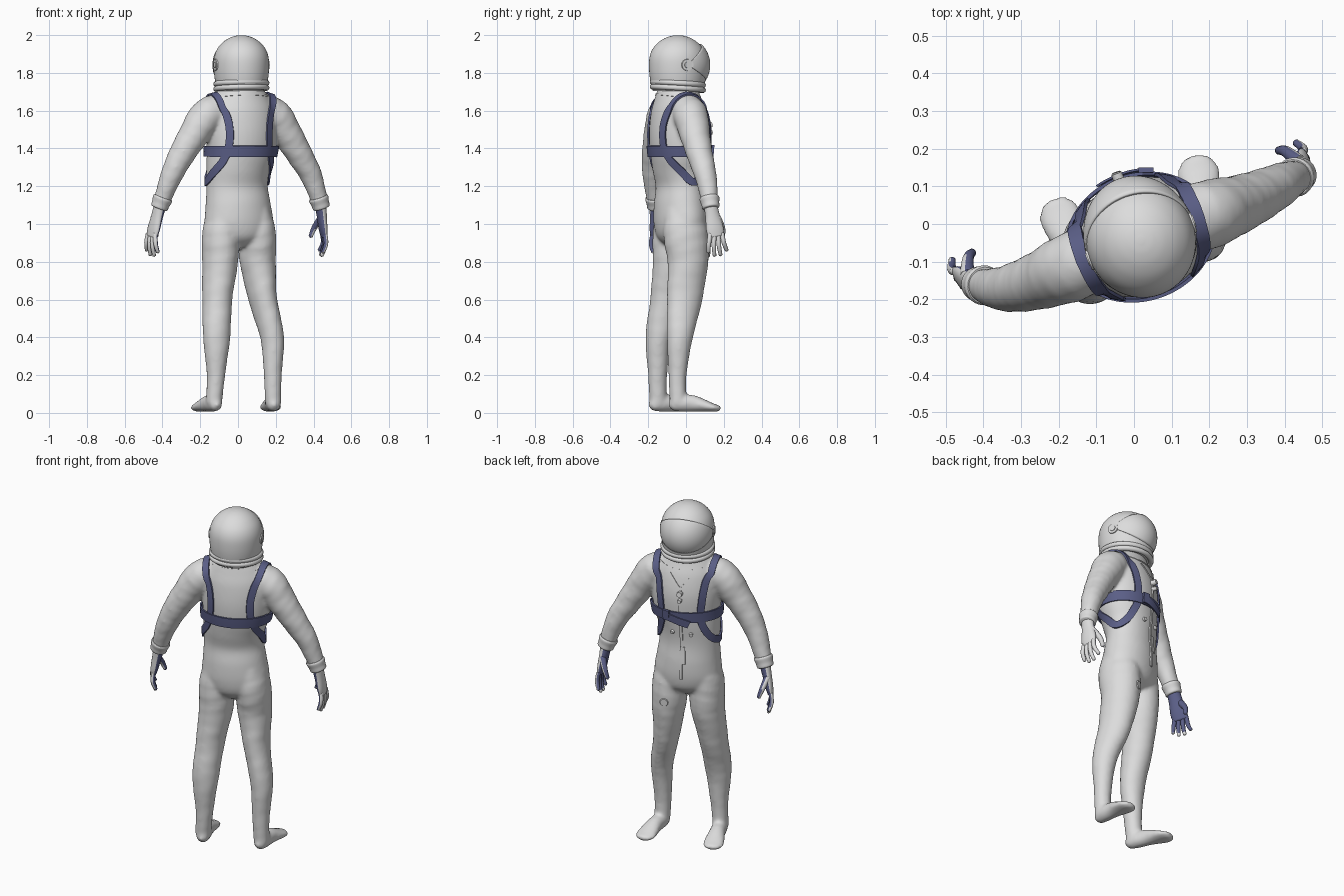
import bpy, bmesh, math
from mathutils import Vector, Matrix
from mathutils.bvhtree import BVHTree

cube = bpy.data.objects.get("Cube")
if cube:
    bpy.data.objects.remove(cube, do_unlink=True)


def material(name, rgb):
    m = bpy.data.materials.new(name)
    m.use_nodes = True
    m.diffuse_color = (*rgb, 1)
    m.node_tree.nodes["Principled BSDF"].inputs["Base Color"].default_value = (*rgb, 1)
    return m


GREY = material("suit grey", (0.72, 0.72, 0.72))
BLUE = material("webbing blue", (0.105, 0.115, 0.245))

# The figure is turned about z: SIDE is its left-right axis, FWD its facing axis
YAW = math.radians(20)
SIDE = Vector((math.cos(YAW), math.sin(YAW), 0))
FWD = Vector((-math.sin(YAW), math.cos(YAW), 0))
UP = Vector((0, 0, 1))
CENTRE = Vector((0.015, -0.035, 0))
HEAD = Vector((0.018, -0.043, 0))


def local(s, f, z, origin=CENTRE):
    return origin + SIDE * s + FWD * f + UP * z


def finish(name, bm, mats=(GREY,), angle=40):
    bmesh.ops.recalc_face_normals(bm, faces=bm.faces)
    mesh = bpy.data.meshes.new(name)
    bm.to_mesh(mesh)
    bm.free()
    for m in mats:
        mesh.materials.append(m)
    ob = bpy.data.objects.new(name, mesh)
    bpy.context.collection.objects.link(ob)
    bpy.ops.object.select_all(action="DESELECT")
    ob.select_set(True)
    bpy.context.view_layer.objects.active = ob
    bpy.ops.object.shade_smooth_by_angle(angle=math.radians(angle))
    return ob


def resample(points, steps, closed=False):
    """Catmull-Rom curve through points of any dimension."""
    pts = [Vector(p) for p in points]
    n, out = len(pts), []
    for i in range(n if closed else n - 1):
        idx = [i - 1, i, i + 1, i + 2]
        a, b, c, d = [pts[k % n] if closed else pts[min(max(k, 0), n - 1)] for k in idx]
        for k in range(steps):
            t = k / steps
            out.append(0.5 * (2 * b + (c - a) * t + (2 * a - 5 * b + 4 * c - d) * t * t
                              + (3 * b - a - 3 * c + d) * t ** 3))
    return out if closed else out + [pts[-1]]


def loft(bm, points, side=SIDE, steps=6, sides=24, ripple=0.0, rounded=False):
    """Elliptical tube through (x, y, z, half width, half depth) stations."""
    path = resample(points, steps)
    rings = []
    for i, p in enumerate(path):
        tan = (path[min(i + 1, len(path) - 1)].xyz - path[max(i - 1, 0)].xyz).normalized()
        u = (side - tan * side.dot(tan)).normalized()
        v = tan.cross(u)
        ring = []
        for k in range(sides):
            a = math.tau * k / sides
            r = 1 + ripple * math.sin(i * 1.9 + 2 * math.cos(a)) * math.sin(i * .7 + 2 * math.sin(a))
            ring.append(bm.verts.new(p.xyz + u * p[3] * r * math.cos(a) + v * p[4] * r * math.sin(a)))
        rings.append(ring)
    for r0, r1 in zip(rings, rings[1:]):
        for k in range(sides):
            bm.faces.new((r0[k], r0[(k + 1) % sides], r1[(k + 1) % sides], r1[k]))
    for ring, p, nxt in ((rings[0], path[0], path[1]), (rings[-1], path[-1], path[-2])):
        if rounded:
            tip = bm.verts.new(p.xyz + (p.xyz - nxt.xyz).normalized() * p[4] * 0.7)
            for k in range(sides):
                bm.faces.new((ring[k], ring[(k + 1) % sides], tip))
        else:
            bm.faces.new(ring)


# Suit body: torso, arms, legs and feet fused into one skin
bm = bmesh.new()
loft(bm, [(.005, -.035, .88, .05, .06), (.005, -.035, .93, .155, .115), (.005, -.03, 1.0, .187, .134),
          (0, -.03, 1.1, .177, .135), (-.005, -.03, 1.2, .167, .125), (0, -.035, 1.3, .172, .14),
          (.015, -.035, 1.4, .187, .153), (.018, -.035, 1.5, .192, .155), (.018, -.04, 1.6, .182, .14),
          (.018, -.043, 1.67, .15, .118), (.018, -.043, 1.73, .105, .1)], sides=40)
arms = [[(.12, 0, 1.607, .086), (.195, .025, 1.57, .092), (.27, .05, 1.46, .079), (.33, .075, 1.36, .069),
         (.39, .105, 1.25, .058), (.438, .13, 1.1, .042)],
        [(-.09, -.08, 1.607, .086), (-.167, -.115, 1.57, .092), (-.242, -.147, 1.46, .079),
         (-.302, -.165, 1.36, .069), (-.355, -.172, 1.25, .058), (-.412, -.16, 1.1, .042)]]
for arm in arms:
    loft(bm, [(*p, p[3]) for p in arm], side=FWD, ripple=.03)
legs = [[(.092, -.01, 1.08, .07, .1), (.1, -.005, .98, .093, .118), (.103, .003, .9, .097, .12),
         (.105, .01, .8, .094, .11), (.132, -.008, .6, .072, .096), (.181, -.033, .4, .062, .07),
         (.184, -.045, .2, .048, .048), (.186, -.042, .05, .043, .045)],
        [(-.08, -.06, 1.08, .07, .1), (-.09, -.065, .98, .093, .11), (-.093, -.068, .9, .097, .112),
         (-.095, -.07, .8, .094, .108), (-.11, -.103, .6, .079, .088), (-.113, -.146, .4, .073, .068),
         (-.117, -.15, .2, .049, .051), (-.128, -.148, .05, .043, .046)]]
for leg in legs:
    loft(bm, leg, ripple=.018)
for heel, toe in (((.19, -.075), (.168, .178)), ((-.112, -.18), (-.213, .06))):
    h, t = Vector((*heel, 0)), Vector((*toe, 0))
    across = (t - h).cross(UP).normalized()
    stations = ((0, .043, .032, .034), (.2, .05, .042, .044), (.45, .05, .044, .044),
                (.75, .034, .057, .028), (.9, .026, .055, .02), (1, .025, .036, .016))
    loft(bm, [(*(h.lerp(t, f) + UP * z), a, b) for f, z, a, b in stations], side=across, rounded=True)
body = finish("suit_body", bm)
remesh = body.modifiers.new("fuse", "REMESH")
remesh.mode, remesh.voxel_size, remesh.use_smooth_shade = "VOXEL", 0.009, True
relax = body.modifiers.new("relax", "SMOOTH")
relax.factor, relax.iterations = 0.5, 12
bpy.context.view_layer.update()
skin = BVHTree.FromObject(body, bpy.context.evaluated_depsgraph_get())


def ribbon(name, path, width, lift, thick, mat, closed=False, steps=8):
    """Flat strap that lies on the suit along a rough path."""
    pts = [skin.find_nearest(p) for p in resample([local(*p) for p in path], steps, closed)]
    n, rows = len(pts), []
    bm = bmesh.new()
    for i, (p, nor, _, _) in enumerate(pts):
        nxt = pts[(i + 1) % n if closed else min(i + 1, n - 1)][0]
        prv = pts[i - 1 if closed or i else 0][0]
        across = (nxt - prv).cross(nor).normalized() * width / 2
        row = []
        for j in (-1, 0, 1):
            q, qn, _, _ = skin.find_nearest(p + across * j)
            row.append(bm.verts.new(q + qn * lift))
        rows.append(row)
    for i in range(n if closed else n - 1):
        a, b = rows[i], rows[(i + 1) % n]
        for j in (0, 1):
            bm.faces.new((a[j], a[j + 1], b[j + 1], b[j]))
    ob = finish(name, bm, (mat,))
    solid = ob.modifiers.new("thickness", "SOLIDIFY")
    solid.thickness, solid.offset = thick, 0
    ob.modifiers.new("crisp_edges", "EDGE_SPLIT").split_angle = math.radians(50)


# Harness: two shoulder loops, a chest band and its loose tail
loop = [(.162, -.01, 1.7), (.155, .085, 1.645), (.14, .15, 1.53), (.128, .16, 1.37), (.15, .105, 1.27),
        (.172, .025, 1.222), (.165, -.05, 1.275), (.145, -.12, 1.34), (.124, -.15, 1.42),
        (.126, -.15, 1.53), (.146, -.095, 1.635)]
for word, s in (("left", 1), ("right", -1)):
    ribbon(word + "_shoulder_strap", [(s * x, y, z) for x, y, z in loop], .04, .007, .009, BLUE, True)
band = [(.19 * math.cos(a), .16 * math.sin(a), 1.385) for a in (math.tau * k / 16 for k in range(16))]
ribbon("chest_band", band, .058, .012, .009, BLUE, True)
ribbon("band_tail", [(.1, .2, 1.38), (.04, .2, 1.37), (-.06, .2, 1.345)], .042, .024, .006, BLUE)

# Front zip with a pull tab, yoke seams and the collar seam
ribbon("front_zip", [(0, .25, 1.58), (0, .25, 1.45), (0, .2, 1.2), (0, .2, 1.0)], .016, .003, .008, GREY)
ribbon("zip_tab", [(-.012, .2, 1.2), (-.016, .2, 1.1)], .024, .007, .006, GREY)
for word, s in (("left", 1), ("right", -1)):
    ribbon(word + "_yoke_seam", [(0, .25, 1.565), (s * .09, .2, 1.655)], .008, .002, .005, GREY)
seam = [(.15 * math.cos(a), .13 * math.sin(a), 1.67 - .02 * math.sin(a))
        for a in (math.tau * k / 12 for k in range(12))]
ribbon("collar_seam", seam, .01, .001, .004, GREY, True)


def disc(name, centre, axis, radius, depth):
    bm = bmesh.new()
    rot = axis.to_track_quat("Z", "Y").to_matrix().to_4x4()
    bmesh.ops.create_cone(bm, cap_ends=True, segments=24, radius1=radius, radius2=radius * .88,
                          depth=depth, matrix=Matrix.Translation(centre) @ rot)
    finish(name, bm, angle=30)


# Valves, zip slider and thigh fitting
for name, s, z, r, d in (("zip_slider", 0, 1.53, .016, .03), ("zip_stop", 0, 1.485, .012, .03),
                         ("left_valve", .07, 1.27, .012, .012), ("right_valve", -.07, 1.27, .012, .012),
                         ("thigh_fitting", .1, .84, .024, .006)):
    p, nor, _, _ = skin.find_nearest(local(s, .2, z))
    disc(name, p + nor * d / 2, nor, r, d)

# Band buckle
p, nor, _, _ = skin.find_nearest(local(.09, .2, 1.385))
bm = bmesh.new()
bmesh.ops.create_cube(bm, size=1, matrix=Matrix.Translation(p + nor * .02)
                      @ nor.to_track_quat("Z", "Y").to_matrix().to_4x4() @ Matrix.Diagonal((.04, .06, .014, 1)))
finish("band_buckle", bm, (BLUE,))


def torus(name, centre, axis, radius, tube):
    bm = bmesh.new()
    q = axis.to_track_quat("Z", "Y")
    rings = [[bm.verts.new(centre + q @ Vector(((radius + tube * math.cos(b)) * math.cos(a),
                                                (radius + tube * math.cos(b)) * math.sin(a),
                                                tube * math.sin(b))))
              for b in (math.tau * j / 10 for j in range(10))]
             for a in (math.tau * i / 48 for i in range(48))]
    for i, r0 in enumerate(rings):
        r1 = rings[(i + 1) % 48]
        for j in range(10):
            bm.faces.new((r0[j], r0[(j + 1) % 10], r1[(j + 1) % 10], r1[j]))
    finish(name, bm)


# Helmet: dome, neck rings, visor and side pivots
bm = bmesh.new()
loft(bm, [(HEAD.x, HEAD.y, z, r, r * 1.06) for z, r in
          ((1.705, .126), (1.76, .139), (1.82, .145), (1.88, .143), (1.925, .128), (1.96, .1),
           (1.983, .067), (1.995, .035), (1.999, .008))], sides=48)
finish("helmet_dome", bm, angle=60)
tilt = (UP + FWD * .07).normalized()
for name, z in (("upper_neck_ring", 1.744), ("lower_neck_ring", 1.718)):
    torus(name, HEAD + UP * z, tilt, .134, .015)
bm = bmesh.new()
grid = []
for i in range(17):
    e = math.radians(-31 + 74 * i / 16)
    grid.append([bm.verts.new(local(.146 * math.cos(b), .17 * math.sin(b) * math.cos(e),
                                    1.842 + .158 * math.sin(b) * math.sin(e), HEAD))
                 for b in (math.pi * (.04 + .92 * j / 32) for j in range(33))])
for r0, r1 in zip(grid, grid[1:]):
    for j in range(32):
        bm.faces.new((r0[j], r0[j + 1], r1[j + 1], r1[j]))
visor = finish("visor", bm)
shell = visor.modifiers.new("thickness", "SOLIDIFY")
shell.thickness, shell.offset = .008, 0
for word, s in (("left", 1), ("right", -1)):
    disc(word + "_visor_pivot", local(s * .14, 0, 1.842, HEAD), SIDE * s, .034, .018)
    disc(word + "_pivot_cap", local(s * .147, 0, 1.842, HEAD), SIDE * s, .018, .01)

# Cuffs and gloves, with the palm side of each glove coloured
for word, arm, thumb_dir, palm_dir, drift, limit in (
        ("left", arms[0], Vector((-.2, .98, 0)), Vector((-.98, -.2, 0)), Vector((.016, .03, 0)), -.05),
        ("right", arms[1], Vector((-.6, .8, 0)), Vector((.8, .6, 0)), Vector((-.045, .01, 0)), .1)):
    wrist, elbow = Vector(arm[-1][:3]), Vector(arm[-2][:3])
    along = (elbow - wrist).normalized()
    bm = bmesh.new()
    loft(bm, [(*(wrist + along * d), r, r) for d, r in
              ((-.018, .04), (-.012, .046), (.01, .048), (.035, .053), (.045, .049))], side=FWD, steps=4)
    finish(word + "_cuff", bm, angle=50)
    bm = bmesh.new()
    knuckle = wrist + drift - UP * .165
    loft(bm, [(*wrist, .036, .031), (*wrist.lerp(knuckle, .35), .039, .026),
              (*wrist.lerp(knuckle, .75), .047, .022), (*knuckle, .043, .016)],
         side=thumb_dir, rounded=True)
    for k, length in zip((-1.5, -.5, .5, 1.5), (.1, .118, .115, .09)):
        base = knuckle + thumb_dir * k * .021 + UP * .015
        mid = base - UP * length * .55 + thumb_dir * k * .006 - palm_dir * .004
        tip = base - UP * length + thumb_dir * (k * .012 + .01) + palm_dir * .012
        loft(bm, [(*base, .0125, .0125), (*mid, .012, .012), (*tip, .0095, .0095)],
             side=thumb_dir, steps=4, sides=12, rounded=True)
    root = wrist.lerp(knuckle, .4) + thumb_dir * .022
    mid = root + thumb_dir * .036 + palm_dir * .03 - UP * .055
    tip = mid + thumb_dir * .006 + palm_dir * .018 - UP * .045
    loft(bm, [(*root, .021, .019), (*mid, .015, .015), (*tip, .011, .011)],
         side=thumb_dir, steps=4, sides=12, rounded=True)
    bmesh.ops.recalc_face_normals(bm, faces=bm.faces)
    for f in bm.faces:
        f.material_index = int(f.normal.dot(palm_dir) > limit and f.calc_center_median().z > .85)
    finish(word + "_glove", bm, (GREY, BLUE), 60)
